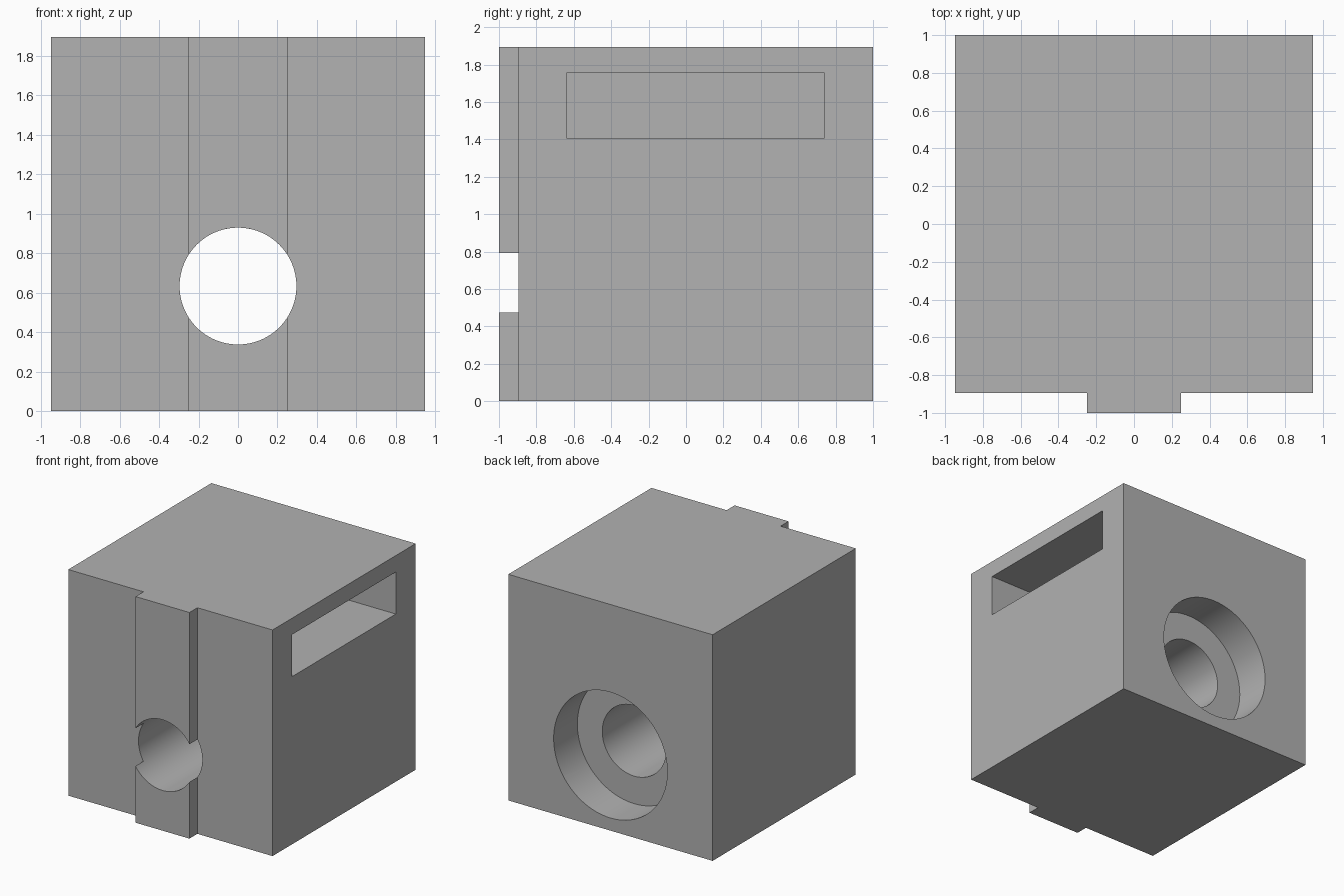
import bpy, bmesh, math
from mathutils import Matrix

default = bpy.data.objects.get("Cube")
if default:
    bpy.data.objects.remove(default, do_unlink=True)

HALF, HEIGHT, FRONT = 0.947, 1.895, -0.895
BORE_Z = 0.633

grey = bpy.data.materials.new("plain_grey")
grey.use_nodes = True
colour = (0.445, 0.445, 0.445, 1)
grey.diffuse_color = colour
grey.node_tree.nodes["Principled BSDF"].inputs["Base Color"].default_value = colour


def add_object(name, bm):
    bmesh.ops.recalc_face_normals(bm, faces=bm.faces)
    mesh = bpy.data.meshes.new(name)
    bm.to_mesh(mesh)
    bm.free()
    mesh.materials.append(grey)
    obj = bpy.data.objects.new(name, mesh)
    bpy.context.collection.objects.link(obj)
    return obj


def extruded(name, outline, height):
    bm = bmesh.new()
    base = bm.faces.new([bm.verts.new((x, y, 0)) for x, y in outline])
    top = bmesh.ops.extrude_face_region(bm, geom=[base])["geom"]
    verts = [v for v in top if isinstance(v, bmesh.types.BMVert)]
    bmesh.ops.translate(bm, vec=(0, 0, height), verts=verts)
    return add_object(name, bm)


def bore(name, radius, y0, y1):
    bm = bmesh.new()
    place = Matrix.Translation((0, (y0 + y1) / 2, BORE_Z)) @ Matrix.Rotation(math.pi / 2, 4, "X")
    bmesh.ops.create_cone(bm, cap_ends=True, segments=96, radius1=radius,
                          radius2=radius, depth=y1 - y0, matrix=place)
    return add_object(name, bm)


def box(name, lo, hi):
    bm = bmesh.new()
    size = [b - a for a, b in zip(lo, hi)]
    mid = [(a + b) / 2 for a, b in zip(lo, hi)]
    bmesh.ops.create_cube(bm, size=1, matrix=Matrix.Translation(mid) @ Matrix.Diagonal((*size, 1)))
    return add_object(name, bm)


# Block with the front rail, mirrored from half an outline
half = [(0.25, -1), (0.25, FRONT), (HALF, FRONT), (HALF, 1)]
outline = half + [(-x, y) for x, y in reversed(half)]
block = extruded("block_with_rail", outline, HEIGHT)

# Through bore, rear counterbore and side slot
cutters = [
    bore("through_bore", 0.296, -1.2, 1.2),
    bore("counterbore", 0.527, 0.686, 1.2),
    box("side_slot", (-0.68, -0.635, 1.405), (1.2, 0.737, 1.757)),
]
for cutter in cutters:
    cutter.hide_render = True
    mod = block.modifiers.new(cutter.name, "BOOLEAN")
    mod.operation = "DIFFERENCE"
    mod.solver = "EXACT"
    mod.object = cutter

# Apply the cuts and keep the edges crisp
bpy.ops.object.select_all(action="DESELECT")
block.select_set(True)
bpy.context.view_layer.objects.active = block
for name in [m.name for m in block.modifiers]:
    bpy.ops.object.modifier_apply(modifier=name)
for cutter in cutters:
    bpy.data.objects.remove(cutter, do_unlink=True)
bpy.ops.object.shade_smooth_by_angle(angle=math.radians(30))
